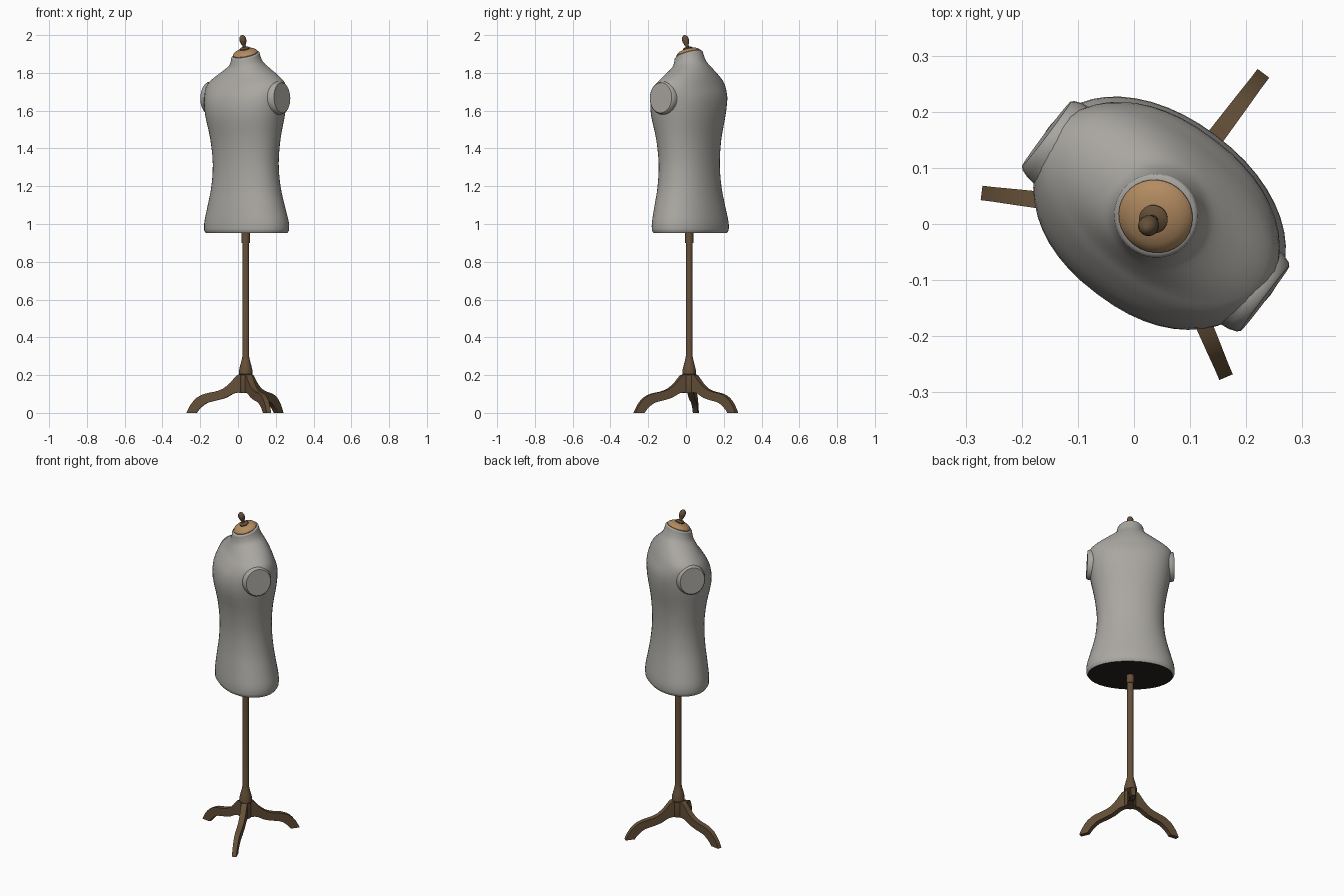
import bpy, bmesh, math
from mathutils import Matrix, Vector

# Whole stand is turned on its vertical axis
PLACE = Matrix.Translation((0.041, 0.017, 0)) @ Matrix.Rotation(math.radians(-37), 4, 'Z')


def material(name, rgb):
    m = bpy.data.materials.new(name)
    m.diffuse_color = (*rgb, 1)
    return m


FABRIC = material("grey fabric", (0.40, 0.385, 0.36))
TAN = material("light wood", (0.45, 0.26, 0.12))
WOOD = material("dark wood", (0.13, 0.08, 0.04))
DARK = material("dark underside", (0.02, 0.017, 0.015))


def finish(bm, name, mats, matrix=Matrix(), angle=35):
    bmesh.ops.recalc_face_normals(bm, faces=bm.faces)
    bm.transform(PLACE @ matrix)
    me = bpy.data.meshes.new(name)
    bm.to_mesh(me)
    bm.free()
    for m in mats:
        me.materials.append(m)
    me.shade_smooth()
    me.set_sharp_from_angle(angle=math.radians(angle))
    ob = bpy.data.objects.new(name, me)
    bpy.context.collection.objects.link(ob)
    return ob


def loft(bm, rings):
    loops = [[bm.verts.new(p) for p in r] for r in rings]
    n = len(loops[0])
    for a, b in zip(loops, loops[1:]):
        for i in range(n):
            bm.faces.new((a[i], a[(i + 1) % n], b[(i + 1) % n], b[i]))
    bottom = bm.faces.new(loops[0][::-1])
    bm.faces.new(loops[-1])
    return bottom


def oval(z, a, b, cy=0, e=2, tilt=0, n=48):
    pts = []
    for i in range(n):
        t = 2 * math.pi * i / n
        c, s = math.cos(t), math.sin(t)
        y = cy + b * math.copysign(abs(s) ** (2 / e), s)
        pts.append((a * math.copysign(abs(c) ** (2 / e), c), y, z + tilt * y))
    return pts


def lathe(name, profile, mat, matrix=Matrix(), n=24):
    bm = bmesh.new()
    loft(bm, [oval(z, r, r, n=n) for r, z in profile])
    return finish(bm, name, [mat], matrix)


def smooth_rows(rows, steps=3):
    # Catmull-Rom through the rows
    out = []
    for i in range(len(rows) - 1):
        p = [rows[max(0, min(len(rows) - 1, i + k))] for k in (-1, 0, 1, 2)]
        for s in range(steps):
            t = s / steps
            out.append([0.5 * (2 * b + (c - a) * t + (2 * a - 5 * b + 4 * c - d) * t * t
                               + (3 * b - a - 3 * c + d) * t ** 3) for a, b, c, d in zip(*p)])
    return out + [list(rows[-1])]


# Torso: z, half width, half depth, depth offset, squareness, forward tilt
body = [
    (0.965, 0.247, 0.168, 0.007, 2.1, 0),
    (1.01, 0.246, 0.168, 0.007, 2.1, 0),
    (1.10, 0.222, 0.157, 0.004, 2.1, 0),
    (1.20, 0.198, 0.145, 0.002, 2.1, 0),
    (1.32, 0.188, 0.140, 0.000, 2.1, 0),
    (1.45, 0.200, 0.150, -0.003, 2.1, 0),
    (1.58, 0.224, 0.171, -0.006, 2.2, 0),
    (1.67, 0.236, 0.168, -0.001, 2.2, 0),
    (1.735, 0.236, 0.142, 0.006, 2.1, 0),
    (1.775, 0.200, 0.122, 0.010, 2.0, 0.05),
    (1.815, 0.137, 0.102, 0.008, 2.0, 0.12),
    (1.845, 0.094, 0.087, 0.003, 2.0, 0.2),
    (1.875, 0.079, 0.078, -0.001, 2.0, 0.28),
    (1.895, 0.075, 0.074, -0.003, 2.0, 0.32),
]
bm = bmesh.new()
rows = [(0.952, 0.238, 0.159, 0.007, 2.1, 0)] + smooth_rows(body) + [(1.900, 0.069, 0.068, -0.003, 2, 0.32)]
under = loft(bm, [oval(*r) for r in rows])
under.material_index = 1
finish(bm, "torso", [FABRIC, DARK], angle=50)

# Armhole stumps with flat oval ends
for side, label in ((-1, "left"), (1, "right")):
    bm = bmesh.new()
    loft(bm, [oval(z, a, b, n=32) for z, a, b in
              ((0, 0.088, 0.090), (0.07, 0.088, 0.082), (0.084, 0.085, 0.077), (0.089, 0.080, 0.072))])
    m = (Matrix.Translation((side * 0.155, -0.004, 1.665))
         @ Matrix.Rotation(side * math.radians(88), 4, 'Y'))
    finish(bm, label + "_armhole", [FABRIC], m)

# Neck cap, tilted forward
tilt = Matrix.Rotation(math.radians(17.7), 4, 'X')
lathe("neck_cap", [(0.066, -0.004), (0.067, 0.004), (0.062, 0.012), (0.048, 0.021),
                   (0.028, 0.027), (0.008, 0.029)], TAN,
      Matrix.Translation((0, -0.003, 1.899)) @ tilt, 32)

# Finial: collar, stem and leaning knob
lathe("finial", [(0.025, 0), (0.026, 0.006), (0.021, 0.010), (0.010, 0.014), (0.009, 0.022),
                 (0.014, 0.032), (0.018, 0.048), (0.018, 0.058), (0.014, 0.070),
                 (0.007, 0.077), (0.002, 0.079)], WOOD,
      Matrix.Translation((0, -0.009, 1.9245)) @ tilt)

# Pole with turned hub
lathe("pole", [(0.030, 0.105), (0.032, 0.11), (0.032, 0.20), (0.036, 0.205), (0.036, 0.225),
               (0.030, 0.25), (0.022, 0.28), (0.018, 0.30), (0.018, 0.97)], WOOD)
lathe("pole_socket", [(0.022, 0.90), (0.022, 0.955)], WOOD)

# Three curved legs: radius and height of upper and lower edge, half width
leg = [
    (0.015, 0.205, 0.015, 0.105, 0.017),
    (0.045, 0.200, 0.045, 0.107, 0.017),
    (0.080, 0.160, 0.070, 0.100, 0.017),
    (0.120, 0.128, 0.105, 0.080, 0.016),
    (0.165, 0.112, 0.155, 0.066, 0.016),
    (0.215, 0.102, 0.200, 0.055, 0.015),
    (0.260, 0.080, 0.230, 0.036, 0.014),
    (0.295, 0.040, 0.252, 0.014, 0.013),
    (0.315, 0.000, 0.262, 0.000, 0.013),
]
for k, label in enumerate(("back", "left", "right")):
    bm = bmesh.new()
    loft(bm, [[(r1, -w, z1), (r1, w, z1), (r0, w, z0), (r0, -w, z0)]
              for r1, z1, r0, z0, w in smooth_rows(leg, 2)])
    finish(bm, label + "_leg", [WOOD], Matrix.Rotation(math.radians(90 + 120 * k), 4, 'Z'))
